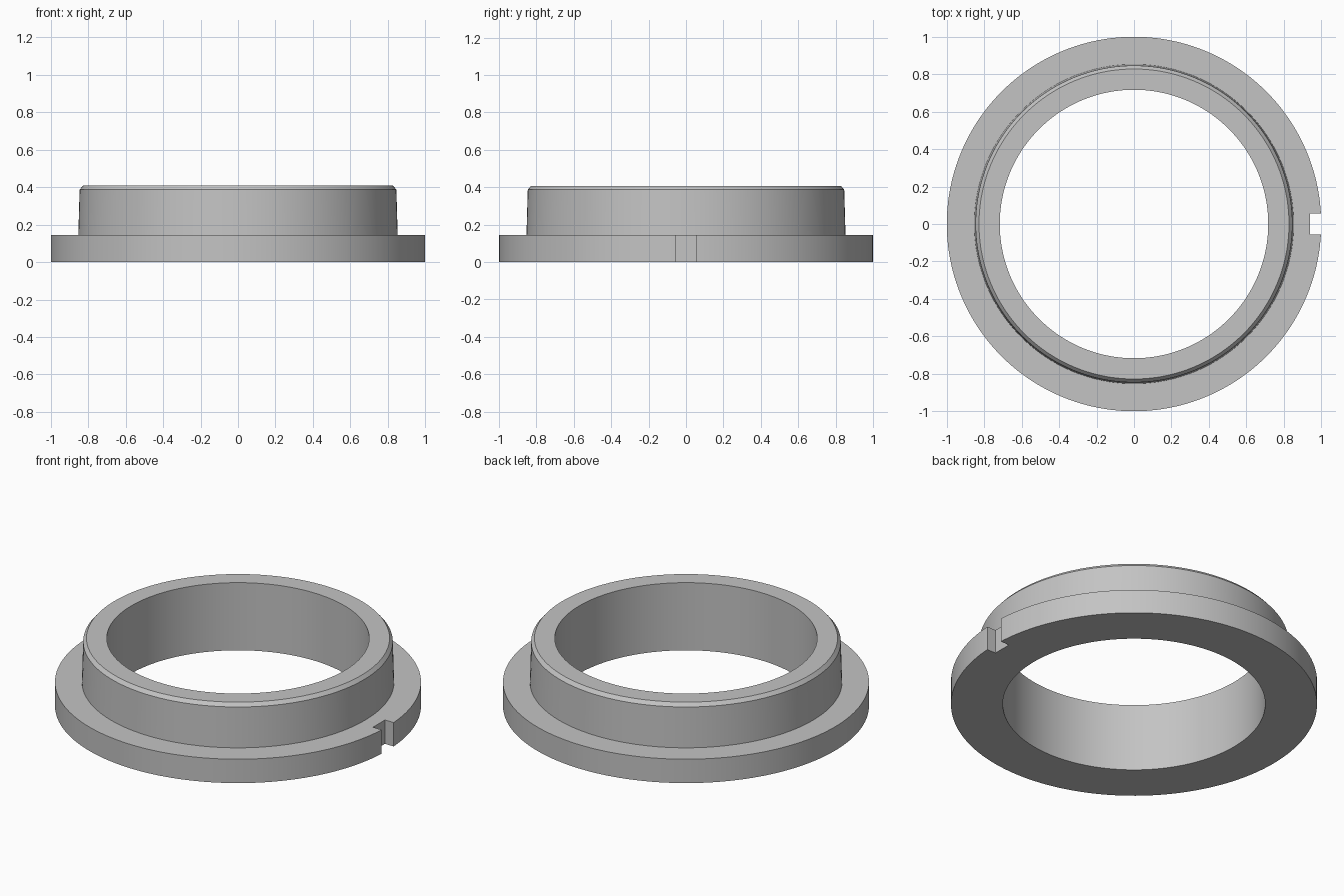
import bpy
import bmesh
import math

cube = bpy.data.objects.get("Cube")
if cube:
    bpy.data.objects.remove(cube, do_unlink=True)

SEGMENTS = 160

grey = bpy.data.materials.new("plain_grey")
grey.use_nodes = True
colour = (0.55, 0.55, 0.55, 1)
grey.diffuse_color = colour
grey.node_tree.nodes["Principled BSDF"].inputs["Base Color"].default_value = colour


def lathe(name, profile):
    """Revolve a closed (radius, height) profile around z."""
    bm = bmesh.new()
    rings = []
    for i in range(SEGMENTS):
        a = math.tau * i / SEGMENTS
        rings.append([bm.verts.new((r * math.cos(a), r * math.sin(a), z))
                      for r, z in profile])
    n = len(profile)
    for i in range(SEGMENTS):
        here, there = rings[i], rings[(i + 1) % SEGMENTS]
        for j in range(n):
            k = (j + 1) % n
            bm.faces.new((here[j], there[j], there[k], here[k]))
    bmesh.ops.recalc_face_normals(bm, faces=bm.faces[:])
    mesh = bpy.data.meshes.new(name)
    bm.to_mesh(mesh)
    bm.free()
    obj = bpy.data.objects.new(name, mesh)
    bpy.context.collection.objects.link(obj)
    mesh.materials.append(grey)
    return obj


# Flanged ring: wide base, slightly tapered collar, chamfered rim, straight bore
ring = lathe("flanged_ring", [
    (0.717, 0), (1, 0), (1, 0.144), (0.853, 0.144),
    (0.846, 0.387), (0.828, 0.408), (0.717, 0.408),
])

# Key notch cut through the flange edge on the +x side
bpy.ops.mesh.primitive_cube_add(size=1, location=(1.04, 0, 0.07))
cutter = bpy.context.object
cutter.name = "notch_cutter"
cutter.scale = (0.2, 0.114, 0.4)
cutter.data.materials.append(grey)
cutter.hide_render = True

bpy.ops.object.select_all(action="DESELECT")
ring.select_set(True)
bpy.context.view_layer.objects.active = ring
notch = ring.modifiers.new("key_notch", "BOOLEAN")
notch.operation = "DIFFERENCE"
notch.solver = "EXACT"
notch.object = cutter
bpy.ops.object.modifier_apply(modifier=notch.name)
bpy.data.objects.remove(cutter, do_unlink=True)

bpy.ops.object.shade_smooth_by_angle(angle=math.radians(25))
